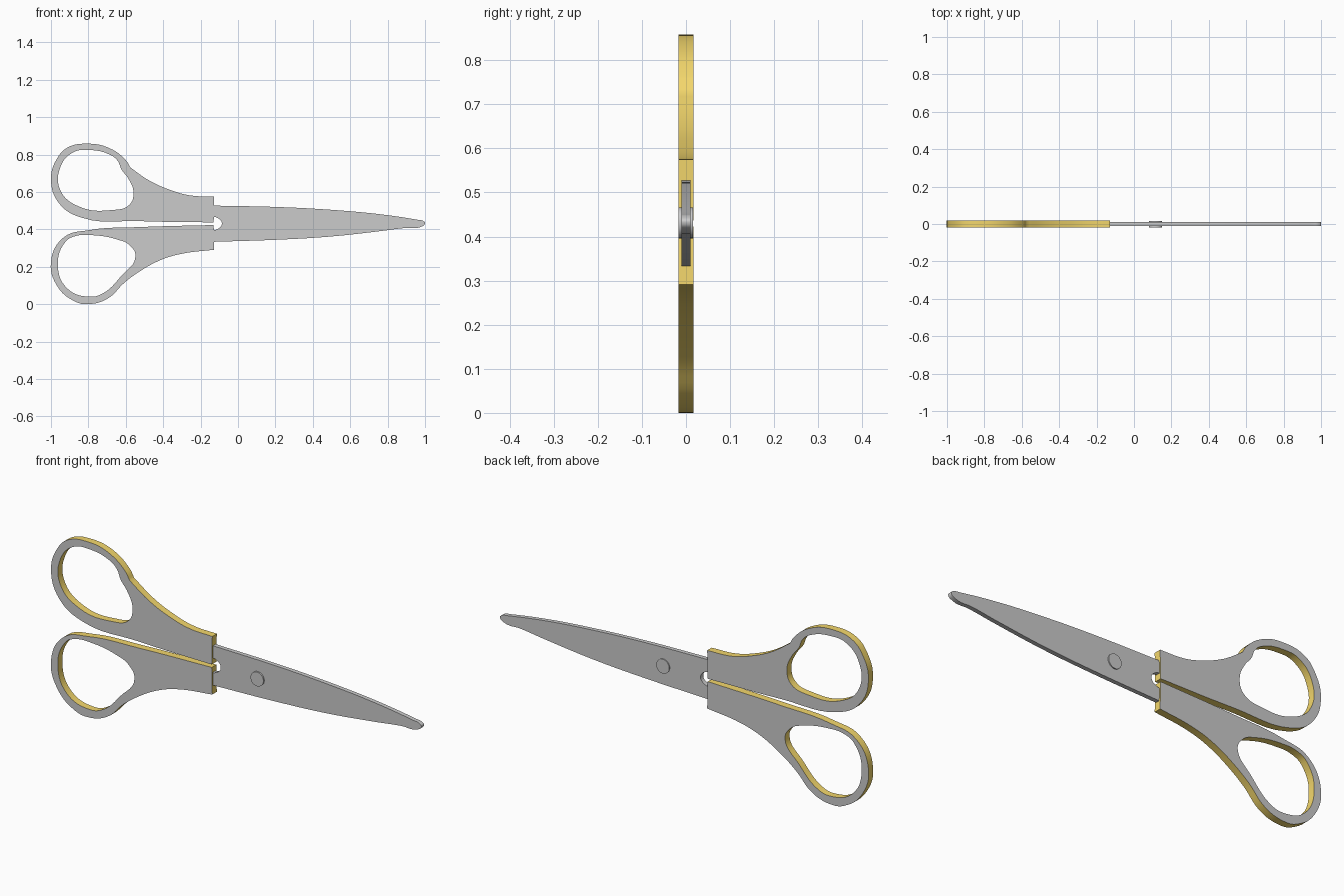
import bpy
from math import pi
from mathutils import Matrix, Vector

if "Cube" in bpy.data.objects:
    bpy.data.objects.remove(bpy.data.objects["Cube"])


def material(name, rgb):
    m = bpy.data.materials.new(name)
    m.diffuse_color = (*rgb, 1)
    m.use_nodes = True
    m.node_tree.nodes["Principled BSDF"].inputs["Base Color"].default_value = m.diffuse_color
    return m


def plate(name, loops, half, mats=()):
    """Extrude smooth closed outlines (x, z); a trailing 1 marks a sharp corner."""
    cu = bpy.data.curves.new(name, 'CURVE')
    cu.dimensions = '2D'
    cu.fill_mode = 'BOTH'
    cu.extrude = half
    cu.resolution_u = 6
    for pts in loops:
        sp = cu.splines.new('BEZIER')
        sp.bezier_points.add(len(pts) - 1)
        sp.use_cyclic_u = True
        for bp, p in zip(sp.bezier_points, pts):
            bp.co = (p[0], p[1], 0)
            kind = 'VECTOR' if len(p) > 2 else 'AUTO'
            bp.handle_left_type = bp.handle_right_type = kind
    tmp = bpy.data.objects.new(name + "_outline", cu)
    bpy.context.collection.objects.link(tmp)
    dg = bpy.context.evaluated_depsgraph_get()
    me = bpy.data.meshes.new_from_object(tmp.evaluated_get(dg))
    bpy.data.objects.remove(tmp)
    me.transform(Matrix.Rotation(pi / 2, 4, 'X'))
    me.materials.clear()
    for m in mats:
        me.materials.append(m)
    ob = bpy.data.objects.new(name, me)
    bpy.context.collection.objects.link(ob)
    for f in me.polygons:
        cap = abs(f.normal.y) > 0.5
        f.use_smooth = not cap
        if mats:
            f.material_index = 0 if cap else 1
    bpy.ops.object.select_all(action='DESELECT')
    ob.select_set(True)
    bpy.context.view_layer.objects.active = ob
    bpy.ops.object.shade_smooth_by_angle(angle=0.6)
    return ob


grey = material("handle_face", (0.8, 0.8, 0.8))
yellow = material("handle_rim", (0.9, 0.68, 0.15))

# Upper handle: outer outline and finger hole
upper = [(-.127, .575, 1), (-.26, .582), (-.366, .612), (-.473, .66), (-.575, .73, 1),
         (-.596, .765), (-.687, .834), (-.805, .858), (-.912, .837), (-.965, .783),
         (-1, .668), (-.955, .537), (-.837, .4625), (-.527, .444), (-.13, .437, 1)]
upper_hole = [(-.794, .824), (-.687, .80), (-.644, .767), (-.623, .72), (-.586, .671),
              (-.559, .60), (-.58, .532), (-.676, .503), (-.848, .521), (-.949, .607),
              (-.949, .735), (-.88, .812)]
plate("upper_handle", [upper, upper_hole], .0175, (grey, yellow))

# Lower handle: rounder bow with a teardrop finger hole
lower = [(-.13, .423, 1), (-.527, .412), (-.794, .396), (-.933, .356), (-1, .227),
         (-.965, .094), (-.869, .013), (-.805, 0), (-.698, .029), (-.607, .115),
         (-.527, .174), (-.42, .233), (-.313, .267), (-.127, .291, 1)]
lower_hole = [(-.783, .369), (-.644, .345), (-.58, .3155), (-.548, .255), (-.623, .152),
              (-.725, .056), (-.794, .04), (-.912, .083), (-.963, .206), (-.922, .334),
              (-.869, .364)]
plate("lower_handle", [lower, lower_hole], .0175, (grey, yellow))

# Closed blades with a round notch between the handles
blade = [(-.14, .527, 1), (.222, .519), (.489, .505), (.757, .481), (.955, .452),
         (.99, .445), (1, .433), (.975, .412), (.89, .407), (.757, .39), (.489, .361),
         (.222, .345), (-.14, .333, 1), (-.14, .397, 1), (-.118, .397), (-.086, .431),
         (-.118, .465), (-.14, .465, 1)]
plate("blades", [blade], .0105)

# Pivot pin, standing proud of both faces
bpy.ops.mesh.primitive_cylinder_add(vertices=32, radius=.035, depth=.033,
                                    location=(.115, -.001, .431), rotation=(pi / 2, 0, 0))
bpy.context.object.name = "pivot_pin"
bpy.ops.object.shade_smooth_by_angle(angle=0.6)
